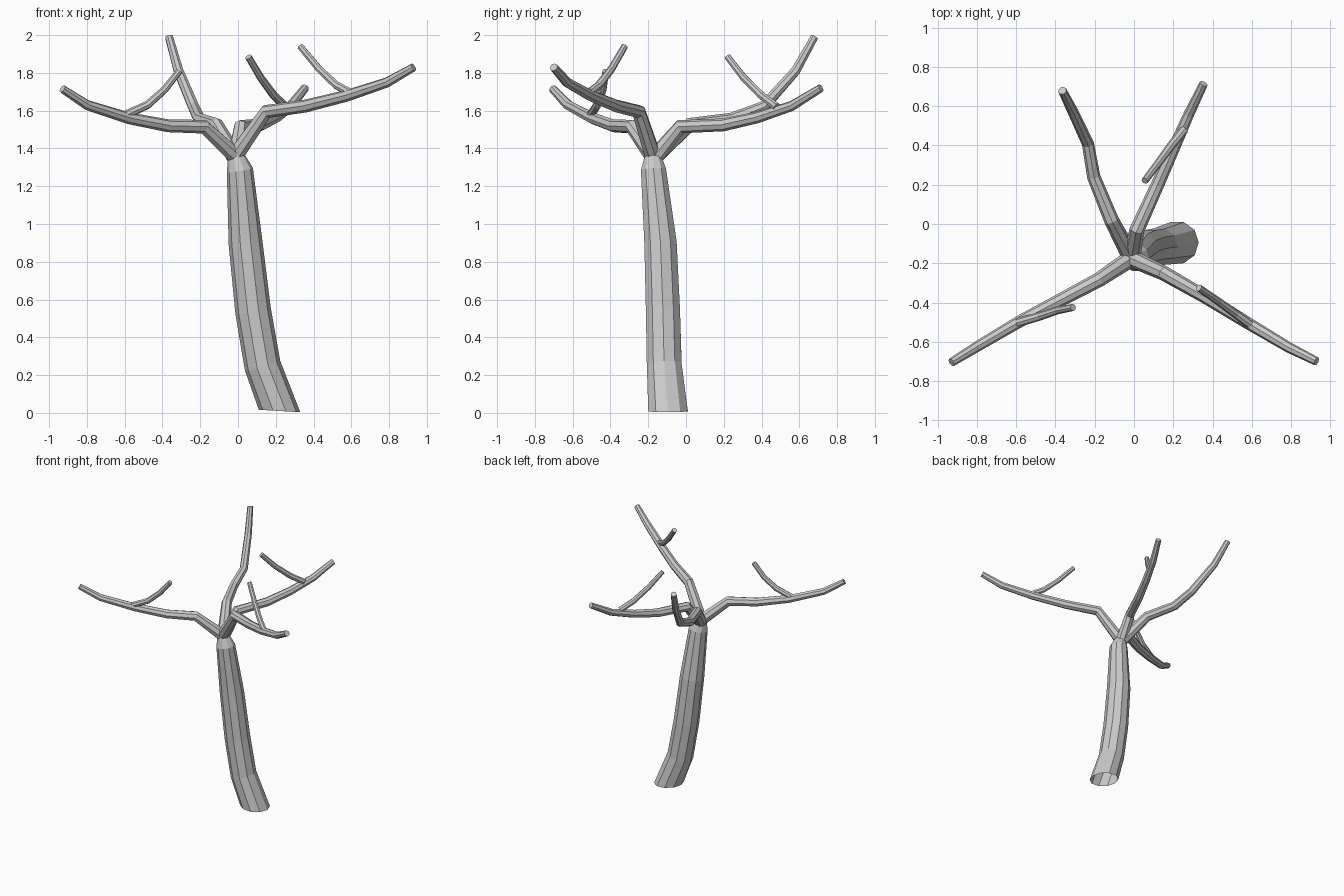
import bpy, bmesh, math
from mathutils import Vector


def tube(name, pts, radii, sides, ref, cap_start=True, first_dir=None):
    """Faceted tapering tube swept through a list of points."""
    P = [Vector(p) for p in pts]
    bm = bmesh.new()
    rings = []
    for i, p in enumerate(P):
        d_in = (p - P[i - 1]).normalized() if i else Vector()
        d_out = (P[i + 1] - p).normalized() if i < len(P) - 1 else Vector()
        t = (d_in + d_out).normalized()
        if i == 0 and first_dir:
            t = Vector(first_dir).normalized()
        u = Vector(ref)
        u = (u - t * u.dot(t)).normalized()
        v = t.cross(u)
        ring = []
        for k in range(sides):
            a = 2 * math.pi * k / sides
            ring.append(bm.verts.new(p + (u * math.cos(a) + v * math.sin(a)) * radii[i]))
        rings.append(ring)
    for r0, r1 in zip(rings, rings[1:]):
        for k in range(sides):
            n = (k + 1) % sides
            bm.faces.new((r0[k], r0[n], r1[n], r1[k]))
    bm.faces.new(rings[-1])
    if cap_start:
        bm.faces.new(rings[0][::-1])
    me = bpy.data.meshes.new(name)
    bm.to_mesh(me)
    bm.free()
    ob = bpy.data.objects.new(name, me)
    bpy.context.collection.objects.link(ob)
    return ob


# Leaning trunk, open at the ground
tube("trunk",
     [(0.22, -0.095, 0.01), (0.13, -0.115, 0.25), (0.08, -0.122, 0.54),
      (0.04, -0.135, 0.90), (0.01, -0.172, 1.285), (-0.01, -0.175, 1.36)],
     [0.11, 0.097, 0.095, 0.09, 0.07, 0.045], 10, (1, 0, 0),
     cap_start=False, first_dir=(0.06, 0, 1))

# Four main branches spreading from the trunk top
branches = {
    "branch_front_right": [(-0.015, -0.175, 1.36), (0.15, -0.25, 1.595), (0.36, -0.37, 1.625),
                           (0.58, -0.505, 1.68), (0.79, -0.63, 1.75), (0.93, -0.70, 1.83)],
    "branch_front_left": [(-0.015, -0.175, 1.36), (-0.18, -0.285, 1.515), (-0.37, -0.385, 1.52),
                          (-0.58, -0.495, 1.56), (-0.80, -0.625, 1.63), (-0.93, -0.705, 1.715)],
    "branch_back_right": [(-0.01, -0.16, 1.36), (0.015, -0.03, 1.515), (0.12, 0.20, 1.525),
                          (0.20, 0.38, 1.565), (0.28, 0.56, 1.625), (0.355, 0.715, 1.72)],
    "branch_back_left": [(-0.02, -0.16, 1.36), (-0.115, 0.02, 1.525), (-0.205, 0.24, 1.555),
                         (-0.235, 0.41, 1.62), (-0.315, 0.58, 1.81), (-0.365, 0.68, 1.99)],
}
for name, pts in branches.items():
    tube(name, pts, [0.045, 0.038, 0.034, 0.031, 0.027, 0.022], 8, (0, 0, 1))

# Small twigs curling back towards the middle
twigs = {
    "twig_front_right": [(0.61, -0.525, 1.685), (0.52, -0.46, 1.735), (0.43, -0.395, 1.82),
                         (0.33, -0.325, 1.94)],
    "twig_front_left": [(-0.60, -0.505, 1.575), (-0.48, -0.47, 1.63), (-0.39, -0.44, 1.71),
                        (-0.31, -0.425, 1.81)],
    "twig_back_right": [(0.255, 0.48, 1.62), (0.19, 0.40, 1.68), (0.12, 0.305, 1.775),
                        (0.055, 0.22, 1.885)],
}
for name, pts in twigs.items():
    tube(name, pts, [0.023, 0.022, 0.02, 0.018], 8, (0, 0, 1))
